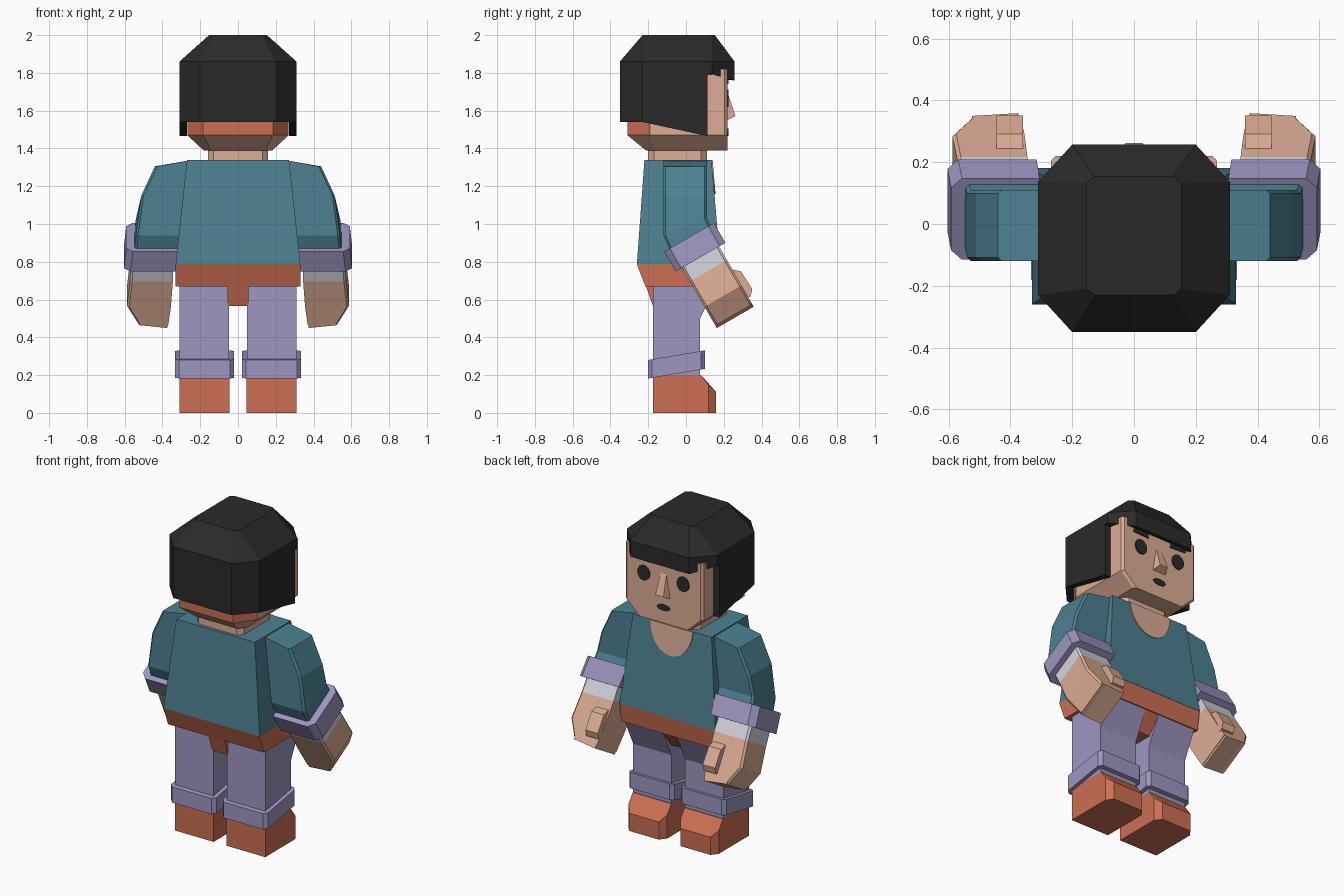
import bpy, bmesh, math

if "Cube" in bpy.data.objects:
    bpy.data.objects.remove(bpy.data.objects["Cube"])


def srgb(r, g, b):
    return tuple(((c / 255 + 0.055) / 1.055) ** 2.4 for c in (r, g, b)) + (1.0,)


def material(name, *rgb):
    m = bpy.data.materials.new(name)
    m.diffuse_color = srgb(*rgb)
    m.use_nodes = True
    m.node_tree.nodes["Principled BSDF"].inputs["Base Color"].default_value = m.diffuse_color
    return m


SKIN = material("skin", 220, 173, 148)
HAIR = material("black_hair", 42, 42, 42)
DARK = material("dark_features", 44, 45, 42)
TEAL = material("teal_shirt", 77, 129, 146)
ORANGE = material("orange", 204, 111, 83)
LILAC = material("lilac", 158, 150, 193)
WHITE = material("pale_grey", 212, 214, 222)


def loft(bm, rings, closed=True):
    """Join equal-length rings of points; caps both ends."""
    vs = [[bm.verts.new(p) for p in r] for r in rings]
    n = len(rings[0])
    for a, b in zip(vs, vs[1:]):
        for i in range(n):
            j = (i + 1) % n
            bm.faces.new((a[i], a[j], b[j], b[i]))
    bm.faces.new(vs[0])
    bm.faces.new(vs[-1])


def finish(name, bm, mats, mirror=False):
    bmesh.ops.recalc_face_normals(bm, faces=bm.faces[:])
    me = bpy.data.meshes.new(name)
    bm.to_mesh(me)
    bm.free()
    for m in mats:
        me.materials.append(m)
    ob = bpy.data.objects.new(name, me)
    bpy.context.collection.objects.link(ob)
    if mirror:
        ob.modifiers.new("mirror", 'MIRROR')
    return ob


def part(name, rings, mat, mirror=False):
    bm = bmesh.new()
    loft(bm, rings)
    return finish(name, bm, [mat], mirror)


def hull(name, pts, mat, mirror=False):
    bm = bmesh.new()
    for p in pts:
        bm.verts.new(p)
    bmesh.ops.convex_hull(bm, input=bm.verts[:])
    return finish(name, bm, [mat], mirror)


def rect(x0, x1, y0, y1, z):
    return [(x0, y0, z), (x1, y0, z), (x1, y1, z), (x0, y1, z)]


def octa(x0, x1, y0, y1, cx, cy, zf):
    """Chamfered rectangle; zf is a height or a function of y."""
    pts = [(x0 + cx, y0), (x1 - cx, y0), (x1, y0 + cy), (x1, y1 - cy),
           (x1 - cx, y1), (x0 + cx, y1), (x0, y1 - cy), (x0, y0 + cy)]
    return [(x, y, zf(y) if callable(zf) else zf) for x, y in pts]


def prism(name, prof, x0, x1, mat, mirror=False):
    """Side profile (y, z) pulled across x."""
    return part(name, [[(x, y, z) for y, z in prof] for x in (x0, x1)], mat, mirror)


def plate(name, pts, y, mat, mirror=False):
    """Thin facing plate; y is a function of z."""
    return part(name, [[(x, y(z) + d, z) for x, z in pts] for d in (-0.002, 0.006)], mat, mirror)


def ellipse(cx, cz, rx, rz, n=14):
    return [(cx + rx * math.cos(i * math.tau / n), cz + rz * math.sin(i * math.tau / n))
            for i in range(n)]


# Hair: faceted cap with a fringe, plus a curtain around the sides and back
bm = bmesh.new()


def fringe(y):
    return 1.80 if y < 0.115 else 1.80 - (y - 0.115) * 0.28


loft(bm, [octa(-.31, .31, -.35, .257, .11, .12, fringe),
          octa(-.31, .31, -.35, .257, .11, .12, 1.86),
          octa(-.153, .153, -.23, .153, .025, .02, 2.0)])
outer = [(.31, .115), (.31, -.23), (.2, -.35), (-.2, -.35), (-.31, -.23), (-.31, .115)]
inner = [(.27, .115), (.27, -.215), (.185, -.315), (-.185, -.315), (-.27, -.215), (-.27, .115)]


def hem(y):
    return 1.54 - max(0, y + 0.23) * 0.217


loft(bm, [[(*o, hem(o[1])), (*o, 1.81), (*i, 1.81), (*i, hem(o[1]))]
          for o, i in zip(outer, inner)])
finish("hair", bm, [HAIR])

# Head: tapered jaw, orange nape
bm = bmesh.new()


def head_ring(x, y0, z, cb, cf):
    half = [(x - cb * .7, y0), (x, y0 + cb), (x, .22 - cf), (x - cf, .22)]
    return [(a, b, z) for a, b in half] + [(-a, b, z) for a, b in reversed(half)]


loft(bm, [head_ring(.18, -.21, 1.388, .05, .015), head_ring(.268, -.31, 1.47, .12, .015),
          head_ring(.268, -.31, 1.82, .12, .015)])
bmesh.ops.recalc_face_normals(bm, faces=bm.faces[:])
for f in bm.faces:
    if f.normal.y < -0.3 and f.calc_center_median().z > 1.48:
        f.material_index = 1
finish("head", bm, [SKIN, ORANGE])
part("neck", [octa(-.16, .16, -.2, .11, .03, .03, z) for z in (1.32, 1.42)], SKIN)

# Face details
hull("nose", [(s * x, y, z) for s in (-1, 1) for x, y, z in
              ((.045, .21, 1.55), (.045, .22, 1.55), (.028, .262, 1.572),
               (.02, .22, 1.695), (.02, .21, 1.695))], SKIN)


def face(z):
    return 0.22


plate("eye", ellipse(.135, 1.665, .043, .047), face, DARK, True)
plate("eyebrow", [(.08, 1.74), (.19, 1.745), (.185, 1.765), (.085, 1.77)], face, DARK, True)
plate("mouth", ellipse(0, 1.485, .046, .02, 8), face, DARK)

# Torso, neckline and hips
part("shirt", [rect(-.27, .27, -.22, .135, 1.34), rect(-.33, .33, -.26, .182, .787)], TEAL)


def chest(z):
    return .135 + .085 * (1.34 - z)


plate("neckline", [(.145 * math.cos(a), 1.339 - .18 * math.sin(a))
                   for a in (math.pi * i / 12 for i in range(13))], chest, SKIN)
part("hips", [rect(-.33, .33, -.26, .18, .787), rect(-.33, .33, -.215, .165, .67)], ORANGE)
prism("crotch", [(-.215, .68), (-.175, .565), (.08, .565), (.165, .68)], -.055, .055, ORANGE)

# Legs, trouser cuffs and shoes
prism("leg", [(-.175, .2), (.075, .2), (.075, .5), (.16, .675), (-.175, .675)], .047, .31, LILAC, True)
part("trouser_cuff", [octa(.022, .333, -.2, .1, .02, .02, lambda y, b=b: b + (y + .2) * .17)
                      for b in (.182, .28)], LILAC, True)
hull("shoe", [(x, y, z) for x in (.045, .31) for y, z in ((-.175, 0), (-.175, .2), (.08, .2),
                                                         (.08, .18), (.12, 0), (.12, .145))]
     + [(x, .16, z) for x in (.075, .28) for z in (0, .11)], ORANGE, True)


# Arms: forearm frame is s along the limb and p across it
def limb(x, s, p):
    return (x, .016 + .5 * s + .866 * p, .93 - .866 * s + .5 * p)


def arm_ring(x0, x1, s, h, c):
    return [limb(x, s, p) for x, p in
            ((x0, -h), (x1 - c, -h), (x1, c - h), (x1, h - c), (x1 - c, h), (x0, h))]


def sleeve_ring(x0, x1, y0, y1, zs, c=.012):
    zi, zo, zfront = zs
    return [(x0, y0, zi), (x1 - c, y0, zo), (x1, y0 + c, zo), (x1, y1 - c, zo + zfront),
            (x1 - c, y1, zo + zfront), (x0, y1, zi + zfront)]


part("sleeve", [sleeve_ring(.25, .44, -.12, .11, (1.338, 1.305, 0)),
                sleeve_ring(.26, .512, -.12, .11, (1.15, 1.15, 0)),
                sleeve_ring(.28, .54, -.12, .11, (.94, .94, .09)),
                arm_ring(.32, .552, .05, .125, .012)], TEAL, True)
part("sleeve_cuff", [arm_ring(.305, .592, 0, .152, .035),
                     arm_ring(.315, .604, .122, .152, .035)], LILAC, True)
part("wrist", [arm_ring(.345, .565, .06, .113, .012),
               arm_ring(.345, .572, .205, .113, .012)], WHITE, True)
part("hand", [arm_ring(.345, .572, .205, .113, .012), arm_ring(.355, .588, .36, .113, .012),
              arm_ring(.37, .525, .475, .113, .012)[:6]], SKIN, True)
hull("fingertips", [limb(x, s, p) for p in (-.113, .113)
                    for x, s in ((.37, .44), (.375, .49), (.525, .472), (.525, .44))], SKIN, True)
hull("thumb", [limb(x, s, p) for x in (.36, .445)
               for s, p in ((.25, .1), (.295, .148), (.405, .153), (.435, .125), (.43, .1))], SKIN, True)
